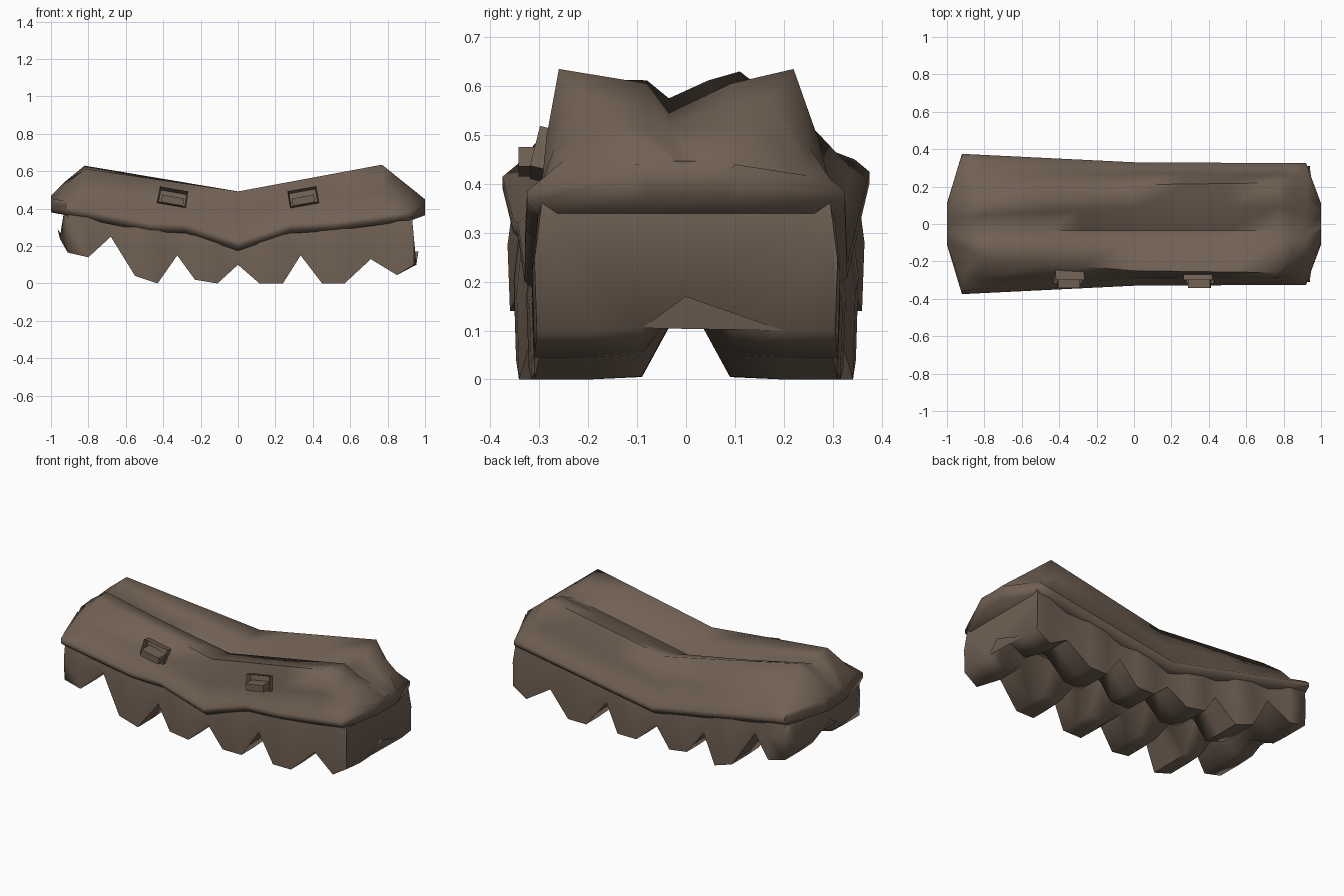
import bpy, bmesh, math
from mathutils import Matrix, Vector

if "Cube" in bpy.data.objects:
    bpy.data.objects.remove(bpy.data.objects["Cube"])

# single brown colour
brown = bpy.data.materials.new("hide brown")
brown.diffuse_color = (0.165, 0.119, 0.088, 1)
brown.use_nodes = True
brown.node_tree.nodes["Principled BSDF"].inputs["Base Color"].default_value = brown.diffuse_color


def finish(name, bm, angle):
    bmesh.ops.recalc_face_normals(bm, faces=bm.faces)
    me = bpy.data.meshes.new(name)
    bm.to_mesh(me)
    bm.free()
    ob = bpy.data.objects.new(name, me)
    bpy.context.collection.objects.link(ob)
    me.materials.append(brown)
    bpy.ops.object.select_all(action='DESELECT')
    ob.select_set(True)
    bpy.context.view_layer.objects.active = ob
    bpy.ops.object.shade_smooth_by_angle(angle=math.radians(angle))
    return ob


def loft(name, rings, angle):
    bm = bmesh.new()
    loops = [[bm.verts.new(p) for p in r] for r in rings]
    n = len(loops[0])
    for a, b in zip(loops, loops[1:]):
        for i in range(n):
            j = (i + 1) % n
            bm.faces.new((a[i], a[j], b[j], b[i]))
    caps = [bm.faces.new(loops[0]), bm.faces.new(loops[-1])]
    bmesh.ops.triangulate(bm, faces=caps)
    return finish(name, bm, angle)


def lerp(x, pts):
    for (x0, v0), (x1, v1) in zip(pts, pts[1:]):
        if x <= x1:
            return v0 + (v1 - v0) * (x - x0) / (x1 - x0)
    return pts[-1][1]


front_lip = [(-1, .425), (-.92, .41), (-.47, .32), (-.28, .315), (0, .22),
             (.28, .315), (.5, .325), (.92, .38), (1, .41)]
back_lip = [(-1, .425), (-.92, .42), (0, .23), (.92, .38), (1, .41)]
ridge = [(-1, .47), (-.93, .54), (-.82, .63), (0, .492), (.77, .635), (1, .45)]
half_width = [(-1, .11), (-.92, .375), (0, .33), (.92, .325), (1, .11)]
front_ridge = [(-1, -.07), (-.82, -.18), (0, -.25), (.77, -.26), (1, -.09)]
back_ridge = [(-1, .07), (-.82, .11), (0, .21), (.77, .22), (1, .08)]

# top cover: rolled lip, steep sides, twin ridges and a groove between them
rings = []
for x in (-1, -.92, -.82, -.47, -.28, 0, .28, .5, .77, .84, .92, 1):
    w, t = lerp(x, half_width), lerp(x, ridge)
    f, b = lerp(x, front_lip), lerp(x, back_lip)
    s = min(1, w / .32)
    fr, br = lerp(x, front_ridge), lerp(x, back_ridge)
    ft = t - .02 * max(0, -x) * (x > -.95)
    g = .09 if abs(x) < .8 else .055 if abs(x) < .9 else .01   # groove depth
    rings.append([(x, -w + .03, f - .045), (x, -w, f - .02), (x, -w, f + .005),
                  (x, -w + .03 * s, f + .03),
                  (x, (-w + .03 * s) * .7 + fr * .3, f + .5 * (ft - f)),
                  (x, fr, ft), (x, -.08 * s, t - g * .33),
                  (x, -.035 * s, t - g), (x, br * .42, t - g * .33),
                  (x, br, t),
                  (x, (w - .03 * s) * .65 + br * .35, b + .5 * (t - b)),
                  (x, w - .03 * s, b + .03), (x, w, b + .005),
                  (x, w, b - .02), (x, w - .03, b - .045)])
loft("top_cover", rings, 75)

# lower body: two rows of blunt lobes; columns are (x, bottom z, bulge)
columns = [(-.965, .24, -.08), (-.91, .165, 0), (-.8, .14, .01), (-.68, .25, -.03),
           (-.55, .04, .01), (-.43, .0, .01), (-.325, .15, -.03), (-.23, .02, 0),
           (-.11, .0, 0), (0, .10, -.03), (.115, .0, 0), (.24, .0, 0),
           (.335, .15, -.03), (.45, .0, 0), (.57, .0, 0), (.71, .13, -.03),
           (.85, .045, 0), (.965, .10, -.005)]
rings = []
for x, z, bulge in columns:
    w = .315 + .05 * max(0, -x) + bulge
    f, b = lerp(x, front_lip), lerp(x, back_lip)
    m = max(.17, z + .05)
    end = abs(x) > .95
    drop = .035 if end else 0
    half = [(w - .015, None), (w, .55), (w - .005, 0), (.2, 0), (.09, .02)]
    # rounded ends: corners pulled back
    pull = [.035, .025, .025, -.012, -.012] if end else [0] * 5
    ring = []
    for side, top in ((-1, f - drop), (1, b - drop)):
        pts = [(x - math.copysign(p, x), side * y,
                top if k is None else z + (top - z) * k)
               for (y, k), p in zip(half, pull)]
        ring += pts + [(x, 0, m)] if side < 0 else pts[::-1]
    rings.append(ring)
loft("lobed_underside", rings, 68)

# two small slotted frames on the front, each with a raised bar
for side in (-1, 1):
    rot = Matrix.Rotation(-side * math.radians(10), 4, 'Y') @ \
        Matrix.Rotation(math.radians(-14), 4, 'X')
    place = Matrix.Translation(Vector((side * .35, -.27, .455))) @ rot
    bm = bmesh.new()
    bmesh.ops.create_cube(bm, size=1, matrix=Matrix.Diagonal((.155, .08, .085, 1)))
    face = min(bm.faces, key=lambda p: p.calc_center_median().y)
    bmesh.ops.inset_region(bm, faces=[face], thickness=.012)
    bmesh.ops.translate(bm, verts=face.verts, vec=(0, .04, 0))
    bm.transform(place)
    finish("slot_frame", bm, 30)
    bm = bmesh.new()
    bmesh.ops.create_cube(bm, size=1, matrix=Matrix.Diagonal((.12, .085, .04, 1)))
    bm.transform(Matrix.Translation((side * .35, -.3, .445))
                 @ Matrix.Rotation(-side * math.radians(10), 4, 'Y'))
    finish("slot_bar", bm, 30)
